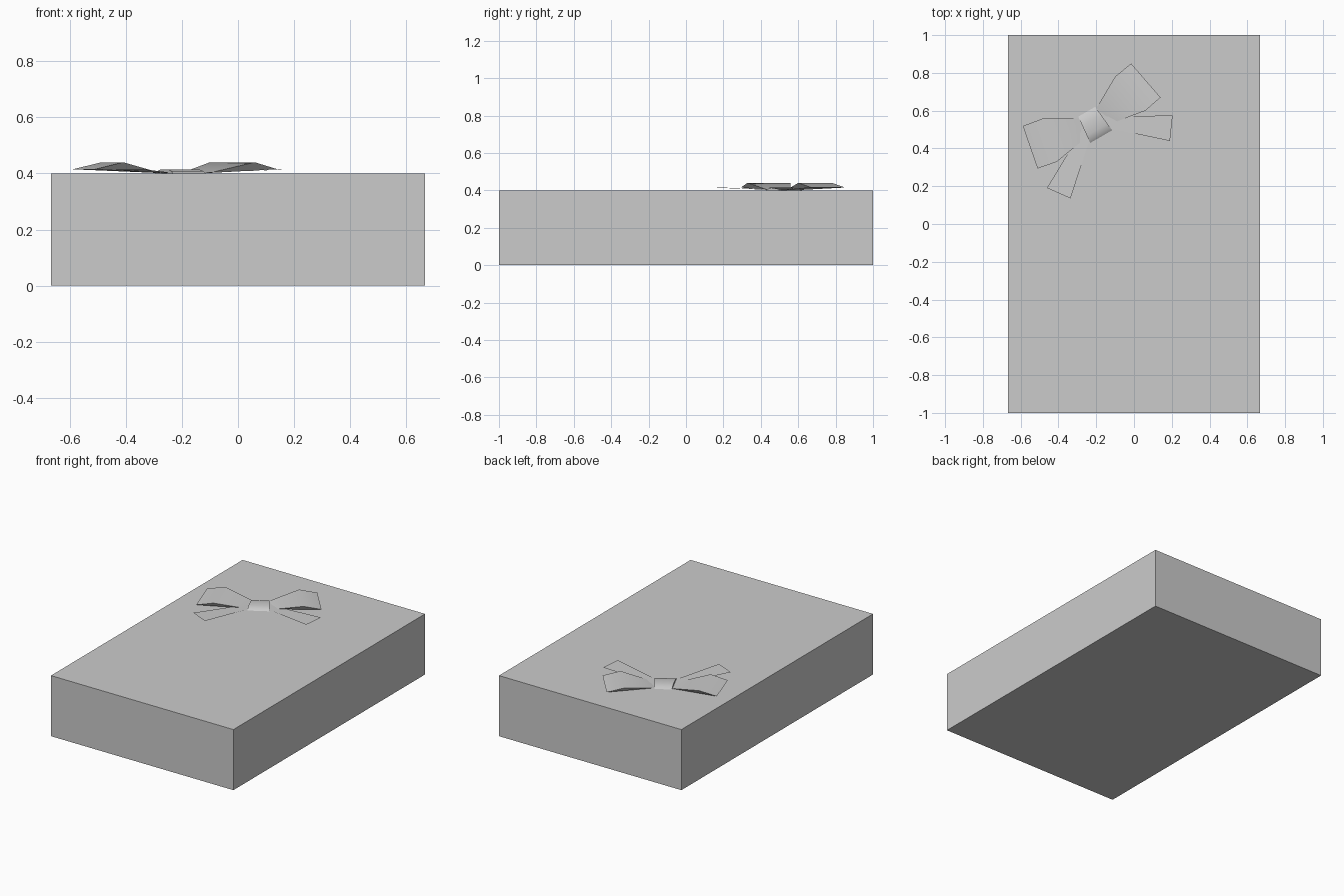
import bpy, bmesh, math
from mathutils import Matrix

cube = bpy.data.objects.get("Cube")
if cube:
    bpy.data.objects.remove(cube, do_unlink=True)

TOP = 0.4
BOW = Matrix.Translation((-0.21, 0.525, TOP)) @ Matrix.Rotation(math.radians(30), 4, 'Z')

grey = bpy.data.materials.new("plain grey")
grey.use_nodes = True
colour = (0.6, 0.6, 0.6, 1)
grey.diffuse_color = colour
grey.node_tree.nodes["Principled BSDF"].inputs["Base Color"].default_value = colour


def build(name, verts, faces, matrix, closed=True):
    """Make an object from a handful of points and faces."""
    bm = bmesh.new()
    vs = [bm.verts.new(v) for v in verts]
    for f in faces:
        bm.faces.new([vs[i] for i in f])
    bm.transform(matrix)
    bm.normal_update()
    if closed:
        bmesh.ops.recalc_face_normals(bm, faces=bm.faces)
    else:
        bmesh.ops.reverse_faces(bm, faces=[f for f in bm.faces if f.normal.z < 0])
    mesh = bpy.data.meshes.new(name)
    bm.to_mesh(mesh)
    bm.free()
    mesh.materials.append(grey)
    obj = bpy.data.objects.new(name, mesh)
    bpy.context.collection.objects.link(obj)
    bpy.ops.object.select_all(action='DESELECT')
    bpy.context.view_layer.objects.active = obj
    obj.select_set(True)
    bpy.ops.object.shade_smooth_by_angle(angle=math.radians(30))
    return obj


# Box
bpy.ops.mesh.primitive_cube_add(size=1, location=(0, 0, TOP / 2))
box = bpy.context.object
box.name = "box"
box.scale = (1.333, 2, TOP)
bpy.ops.object.transform_apply(location=True, scale=True)
box.data.materials.append(grey)

# Bow loops and ribbon tails, mirrored about the knot
loop = [(0.05, 0.069, 0.002), (0.10, -0.042, 0.002),      # pinched inner edge
        (0.223, 0.166, 0.04), (0.271, -0.07, 0.04),       # raised ridge
        (0.331, 0.184, 0.015), (0.376, -0.05, 0.015)]     # outer edge
loop_faces = [(0, 1, 3, 2), (2, 3, 5, 4), (0, 4, 5, 1), (0, 2, 4), (1, 5, 3)]
tail = [(0.05, 0.02, 0.002), (0.05, -0.046, 0.002),
        (0.304, -0.274, 0.015), (0.384, -0.164, 0.015)]
for side, s in (("left", 1), ("right", -1)):
    mirror = BOW @ Matrix.Diagonal((s, 1, 1, 1))
    build(side + "_bow_loop", loop, loop_faces, mirror)
    build(side + "_ribbon_tail", tail, [(0, 1, 2, 3)], mirror, closed=False)

# Knot: a low arch, slightly wider towards the front
arch = [(-0.072, 0.0), (-0.06, 0.008), (-0.03, 0.015),
        (0.03, 0.015), (0.06, 0.009), (0.08, 0.0)]
n = len(arch)
knot = [(s * (0.06 - 0.1 * v), v, z) for s in (-1, 1) for v, z in arch]
knot_faces = [(i, i + 1, n + i + 1, n + i) for i in range(n - 1)]
knot_faces += [tuple(range(n)), tuple(range(n, 2 * n)), (0, n - 1, 2 * n - 1, n)]
build("bow_knot", knot, knot_faces, BOW)
